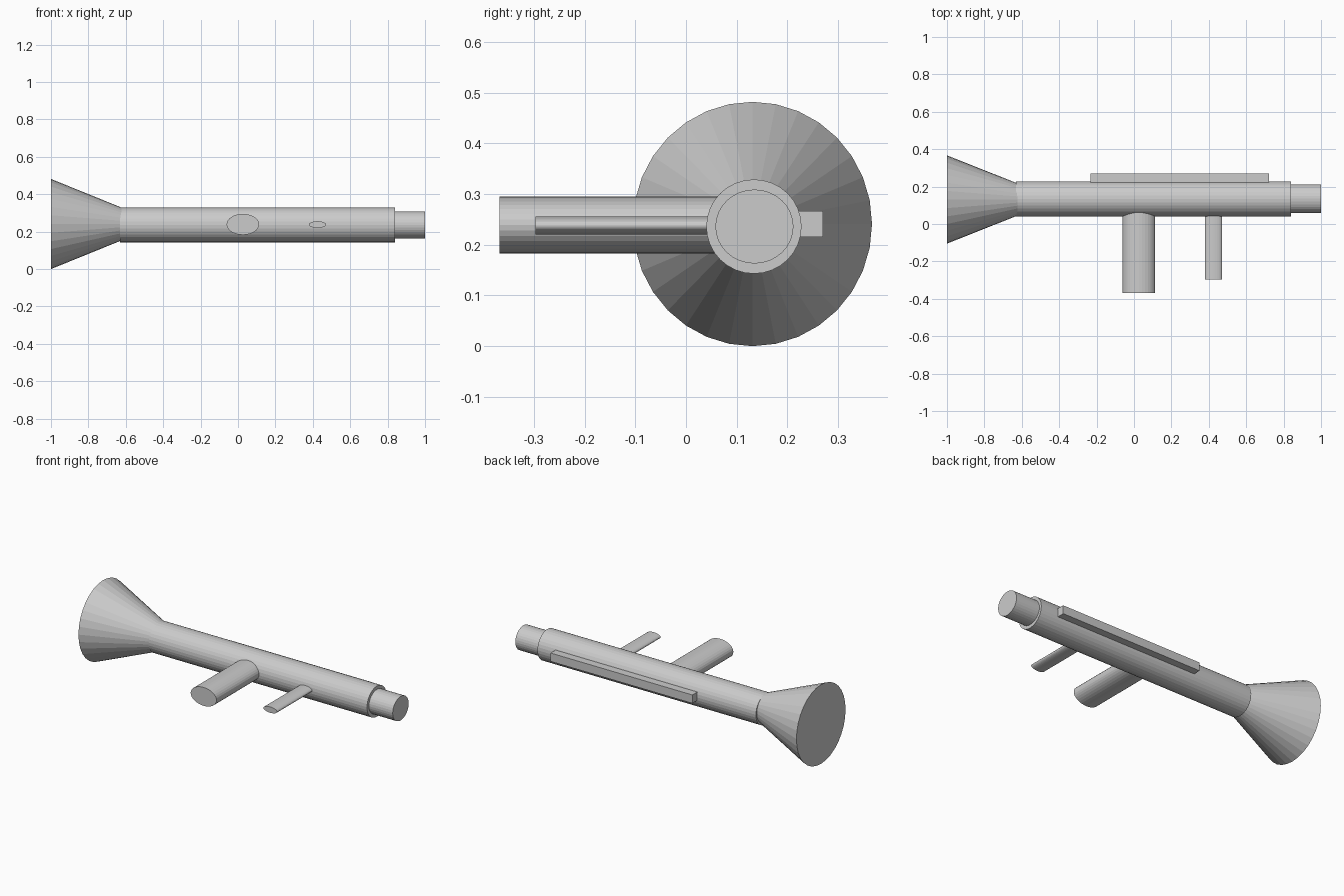
import bpy
from math import pi
from mathutils import Matrix

cube = bpy.data.objects.get("Cube")
if cube:
    bpy.data.objects.remove(cube, do_unlink=True)

grey = bpy.data.materials.new("plain_grey")
grey.use_nodes = True
grey.diffuse_color = (0.6, 0.6, 0.6, 1)
grey.node_tree.nodes["Principled BSDF"].inputs["Base Color"].default_value = (0.6, 0.6, 0.6, 1)


def finish(name, matrix):
    """Name the new part, place its mesh and colour it."""
    part = bpy.context.object
    part.name = name
    part.data.transform(matrix)
    part.data.materials.append(grey)
    return part


def tube_x(name, start, end, y, z, ry, rz, end_ratio=1.0):
    """Elliptical tube along x; end_ratio tapers the far end."""
    bpy.ops.mesh.primitive_cone_add(vertices=32, radius1=1, radius2=end_ratio, depth=1)
    return finish(name, Matrix.Translation(((start + end) / 2, y, z))
                  @ Matrix.Diagonal((end - start, ry, rz, 1))
                  @ Matrix.Rotation(pi / 2, 4, 'Y'))


def handle_y(name, x, z, rx, rz, front, back):
    """Elliptical handle along y, sunk into the barrel."""
    bpy.ops.mesh.primitive_cylinder_add(vertices=32, radius=1, depth=1)
    return finish(name, Matrix.Translation((x, (front + back) / 2, z))
                  @ Matrix.Diagonal((rx, back - front, rz, 1))
                  @ Matrix.Rotation(pi / 2, 4, 'X'))


# Barrel, its narrow tip and the flared end
tube_x("barrel", -0.63, 0.84, 0.134, 0.236, 0.094, 0.093)
tube_x("barrel_tip", 0.8, 1.0, 0.135, 0.236, 0.077, 0.073)
tube_x("flared_bell", -1.0, -0.62, 0.131, 0.241, 0.236, 0.241, 0.36)

# Two handles on the front side
handle_y("main_grip", 0.026, 0.239, 0.087, 0.056, -0.368, 0.12)
handle_y("small_grip", 0.425, 0.238, 0.046, 0.018, -0.297, 0.12)

# Long rail along the back of the barrel
bpy.ops.mesh.primitive_cube_add(size=1)
finish("side_rail", Matrix.Translation((0.245, 0.23, 0.241))
       @ Matrix.Diagonal((0.954, 0.08, 0.051, 1)))
